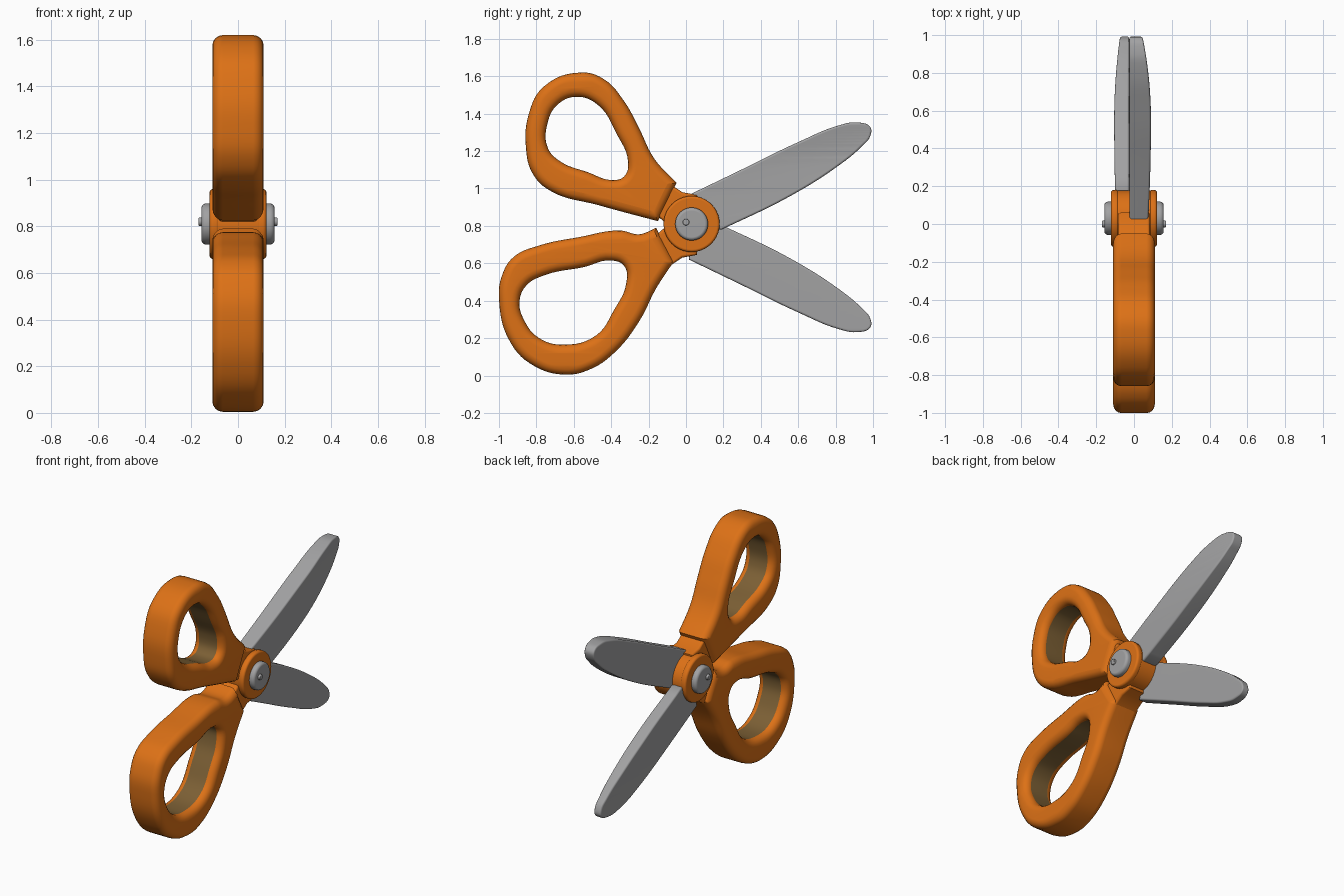
import bpy, bmesh, math
from mathutils import Matrix, Vector

if "Cube" in bpy.data.objects:
    bpy.data.objects.remove(bpy.data.objects["Cube"])


def material(name, rgb):
    m = bpy.data.materials.new(name)
    m.diffuse_color = (*rgb, 1)
    m.use_nodes = True
    m.node_tree.nodes["Principled BSDF"].inputs["Base Color"].default_value = m.diffuse_color
    return m


ORANGE = material("orange plastic", (0.72, 0.165, 0.008))
STEEL = material("grey steel", (0.36, 0.36, 0.365))
LINING = material("olive lining", (0.20, 0.115, 0.035))
HUB = Vector((0, 0.03, 0.81))


def finish(ob):
    bpy.ops.object.select_all(action='DESELECT')
    ob.select_set(True)
    bpy.context.view_layer.objects.active = ob
    bpy.ops.object.shade_smooth_by_angle(angle=math.radians(35))
    ob.modifiers.new("even shading", 'WEIGHTED_NORMAL').keep_sharp = True


def plate(name, loops, x0, x1, bevel, mat, sharp=()):
    """Rounded plate from closed (y, z) outlines, thick along x; later loops are holes."""
    cu = bpy.data.curves.new(name, 'CURVE')
    cu.dimensions = '2D'
    cu.fill_mode = 'BOTH'
    cu.resolution_u = 6
    cu.extrude = (x1 - x0) / 2 - bevel
    cu.bevel_depth = bevel
    cu.bevel_resolution = 3
    cu.offset = -bevel
    for n, pts in enumerate(loops):
        sp = cu.splines.new('BEZIER')
        sp.bezier_points.add(len(pts) - 1)
        sp.use_cyclic_u = True
        for i, (bp, p) in enumerate(zip(sp.bezier_points, pts)):
            bp.co = (*p, 0)
            kind = 'VECTOR' if n == 0 and i in sharp else 'AUTO'
            bp.handle_left_type = bp.handle_right_type = kind
    ob = bpy.data.objects.new(name, cu)
    bpy.context.collection.objects.link(ob)
    bpy.ops.object.select_all(action='DESELECT')
    ob.select_set(True)
    bpy.context.view_layer.objects.active = ob
    bpy.ops.object.convert(target='MESH')
    ob = bpy.context.view_layer.objects.active
    me = ob.data
    # curve plane (x, y, z) becomes world (y, z, x)
    me.transform(Matrix(((0, 0, 1, (x0 + x1) / 2), (1, 0, 0, 0), (0, 1, 0, 0), (0, 0, 0, 1))))
    bm = bmesh.new()
    bm.from_mesh(me)
    bmesh.ops.remove_doubles(bm, verts=bm.verts, dist=0.0002)
    bmesh.ops.recalc_face_normals(bm, faces=bm.faces)
    bm.to_mesh(me)
    bm.free()
    me.materials.clear()
    me.materials.append(mat)
    return ob


def disc(name, radius, x0, x1, bevel, mat, centre=HUB, sides=40):
    bm = bmesh.new()
    m = Matrix.Translation(((x0 + x1) / 2, centre.y, centre.z)) @ Matrix.Rotation(math.pi / 2, 4, 'Y')
    bmesh.ops.create_cone(bm, cap_ends=True, segments=sides, radius1=radius, radius2=radius,
                          depth=abs(x1 - x0), matrix=m)
    rims = [e for e in bm.edges if abs(e.verts[0].co.x - e.verts[1].co.x) < 1e-5]
    bmesh.ops.bevel(bm, geom=rims, offset=bevel, segments=3, profile=0.5, affect='EDGES')
    me = bpy.data.meshes.new(name)
    bm.to_mesh(me)
    bm.free()
    me.materials.append(mat)
    ob = bpy.data.objects.new(name, me)
    bpy.context.collection.objects.link(ob)
    finish(ob)


def handle(name, outer, hole, sharp):
    ob = plate(name, [outer, hole], -0.11, 0.11, 0.045, ORANGE, sharp)
    ob.data.materials.append(LINING)
    mid = Vector((0, sum(p[0] for p in hole) / len(hole), sum(p[1] for p in hole) / len(hole)))
    # lining strip: the middle of the walls that face the finger hole
    for f in ob.data.polygons:
        if abs(f.normal.x) < 0.1 and abs(f.center.x) < 0.02 and f.normal.dot(mid - f.center) > 0:
            f.material_index = 1
    finish(ob)


# finger loops
handle("upper_handle",
       [(-0.56, 1.62), (-0.44, 1.585), (-0.33, 1.465), (-0.25, 1.32), (-0.17, 1.16), (-0.05, 1.03),
        (-0.15, 0.825), (-0.465, 0.91), (-0.73, 0.99), (-0.82, 1.08), (-0.855, 1.21),
        (-0.84, 1.40), (-0.76, 1.545)],
       [(-0.59, 1.49), (-0.475, 1.45), (-0.37, 1.29), (-0.31, 1.145), (-0.33, 1.065), (-0.395, 1.045),
        (-0.52, 1.085), (-0.68, 1.15), (-0.74, 1.22), (-0.74, 1.35), (-0.69, 1.445)], (5, 6))
handle("lower_handle",
       [(-1.0, 0.41), (-0.98, 0.545), (-0.92, 0.635), (-0.785, 0.695), (-0.57, 0.74), (-0.35, 0.775),
        (-0.25, 0.755), (-0.16, 0.79), (-0.065, 0.61), (-0.16, 0.465), (-0.25, 0.29), (-0.385, 0.12),
        (-0.52, 0.03), (-0.65, 0.005), (-0.81, 0.05), (-0.935, 0.17)],
       [(-0.89, 0.395), (-0.855, 0.48), (-0.76, 0.535), (-0.545, 0.58), (-0.40, 0.615), (-0.33, 0.585),
        (-0.32, 0.49), (-0.385, 0.35), (-0.48, 0.215), (-0.65, 0.165), (-0.785, 0.2), (-0.865, 0.295)],
       (7, 8))

# necks joining the loops to the pivot
upper_neck = [(-0.17, 0.87), (-0.08, 1.02), (-0.02, 0.98), (0.06, 0.965), (0.05, 0.81), (-0.11, 0.815)]
for name, pts in (("upper_neck", upper_neck),
                  ("lower_neck", [(y, 1.61 - z) for y, z in upper_neck])):
    finish(plate(name, [pts], -0.085, 0.085, 0.015, ORANGE, range(6)))

# crossed blades: tapered outwards from the contact plane at x = -0.02
blade = [(0.015, 0.965), (0.285, 1.095), (0.605, 1.25), (0.82, 1.338), (0.915, 1.353), (0.985, 1.328),
         (0.985, 1.28), (0.94, 1.225), (0.82, 1.125), (0.55, 0.955), (0.19, 0.78), (0.04, 0.80)]
for name, pts, x0, x1 in (("upper_blade", blade, -0.025, 0.09),
                          ("lower_blade", [(y, 1.585 - z) for y, z in blade], -0.105, -0.025)):
    ob = plate(name, [pts], x0, x1, 0.012, STEEL, (0, 10, 11))
    for v in ob.data.vertices:
        d = v.co.y - 0.55
        k = 1 - (2.0 * d * d if d > 0 else 0.45 * d * d)
        v.co.x = -0.025 + (v.co.x + 0.025) * k
    finish(ob)

# pivot: core, washers, bolt heads and nubs
disc("pivot_core", 0.148, -0.09, 0.09, 0.005, ORANGE)
for side, s in (("right", 1), ("left", -1)):
    disc(side + "_washer", 0.15, s * 0.08, s * 0.122, 0.014, ORANGE)
    disc(side + "_bolt_head", 0.088, s * 0.10, s * 0.157, 0.018, STEEL)
    disc(side + "_bolt_nub", 0.018, s * 0.14, s * 0.17, 0.005, STEEL,
         HUB + Vector((0, -0.03, 0.01)), 12)
